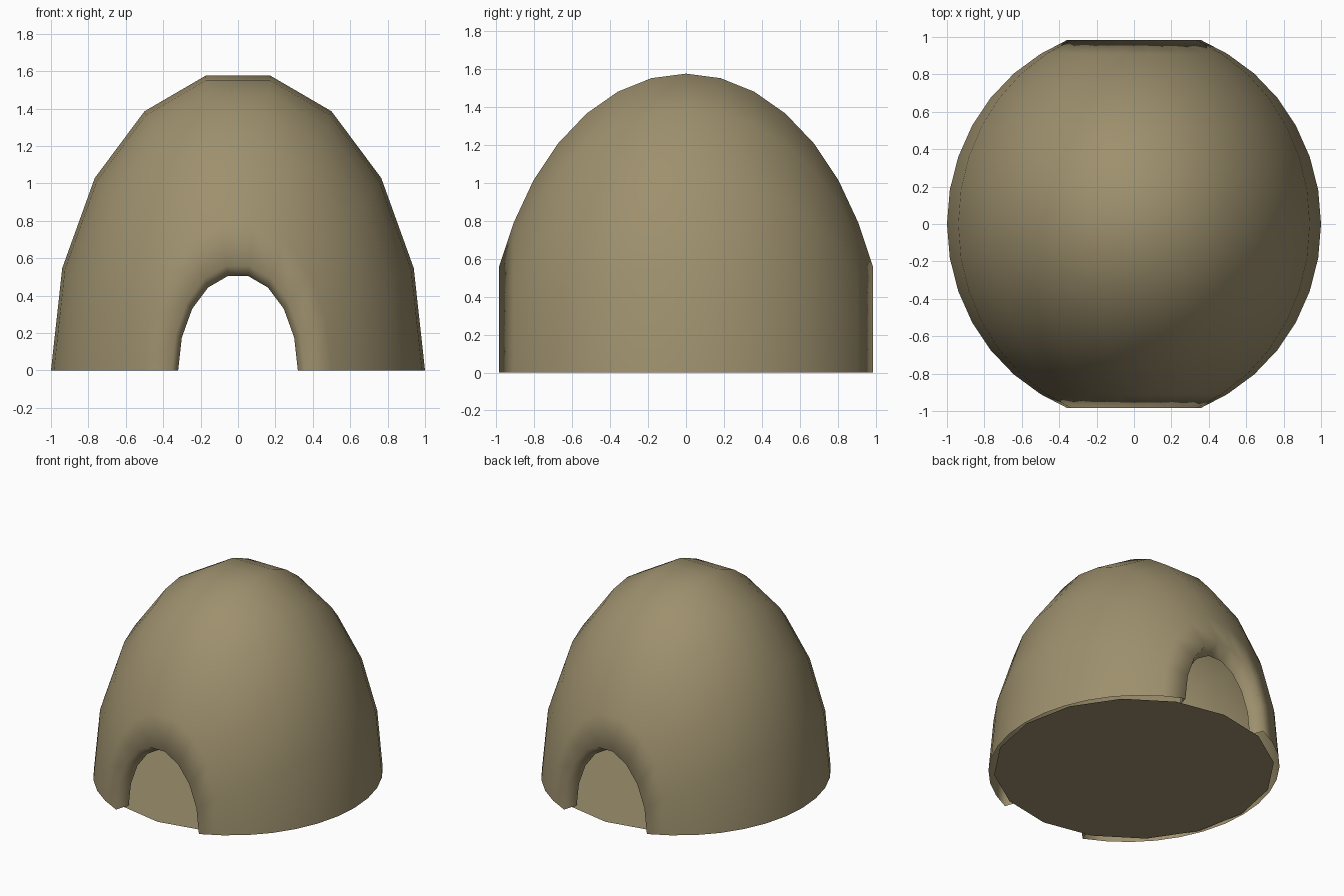
import bpy, bmesh, math

if "Cube" in bpy.data.objects:
    bpy.data.objects.remove(bpy.data.objects["Cube"])

clay = bpy.data.materials.new("tan clay")
clay.diffuse_color = (0.34, 0.28, 0.155, 1)
clay.use_nodes = True
clay.node_tree.nodes["Principled BSDF"].inputs["Base Color"].default_value = clay.diffuse_color

HEIGHT = 1.6      # vertical stretch of the arches
DEPTH = 1.05      # front-to-back stretch
ARCH_SIDES = 9


def add_object(name, bm, smooth):
    mesh = bpy.data.meshes.new(name)
    for f in bm.faces:
        f.smooth = smooth
    bm.to_mesh(mesh)
    bm.free()
    mesh.materials.append(clay)
    obj = bpy.data.objects.new(name, mesh)
    bpy.context.collection.objects.link(obj)
    return obj


# Dome shell: half-ring arches running front to back, with an inward lip at each doorway
rings = [(math.cos(math.radians(t)), DEPTH * math.sin(math.radians(t)))
         for t in range(-60, 61, 10)]
rings = [(0.32, -0.88), (0.355, -0.985)] + rings + [(0.355, 0.985), (0.32, 0.88)]

bm = bmesh.new()
grid = []
for r, y in rings:
    arch = []
    for i in range(ARCH_SIDES + 1):
        a = math.pi * i / ARCH_SIDES
        arch.append(bm.verts.new((r * math.cos(a), y, max(0, r * math.sin(a) * HEIGHT))))
    grid.append(arch)
for lower, upper in zip(grid, grid[1:]):
    for i in range(ARCH_SIDES):
        bm.faces.new((lower[i], upper[i], upper[i + 1], lower[i + 1]))
# Make the shell face outward
bm.normal_update()
if sum(f.normal.dot(f.calc_center_median()) for f in bm.faces) < 0:
    bmesh.ops.reverse_faces(bm, faces=bm.faces[:])
add_object("dome_shell", bm, True)

# Floor: a flat coarse disc inside the rim
bm = bmesh.new()
bmesh.ops.create_circle(bm, cap_ends=True, segments=16, radius=0.985)
add_object("floor", bm, False)
